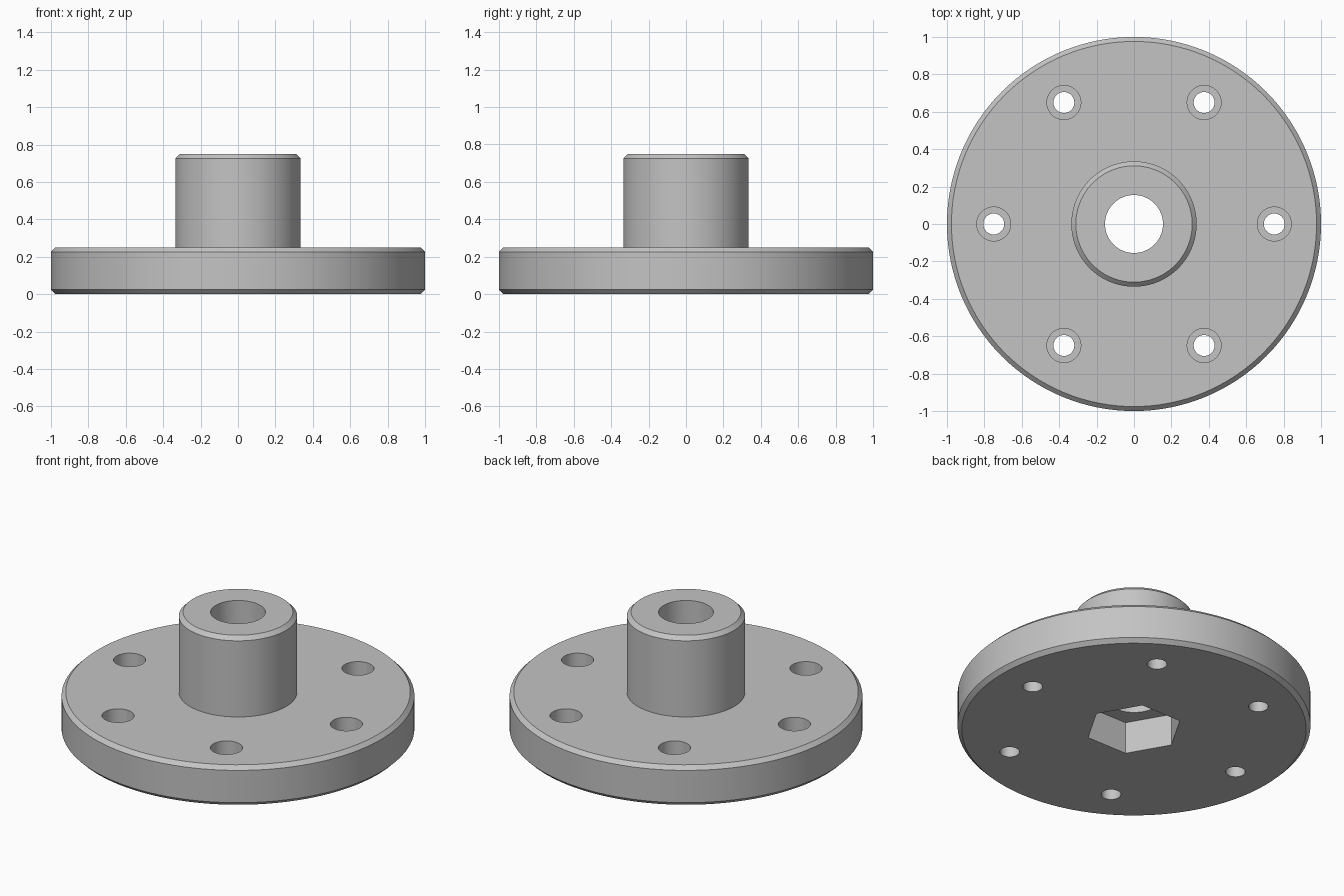
import bpy, bmesh
from math import tau, cos, sin, radians
from mathutils import Matrix, Vector

cube = bpy.data.objects.get("Cube")
if cube:
    bpy.data.objects.remove(cube, do_unlink=True)

# Main dimensions
PLATE_TOP, HUB_TOP, HUB_R = 0.25, 0.75, 0.335
CHAMFER, BORE_R = 0.024, 0.155
HEX_R, HEX_DEPTH = 0.276, 0.2
BOLT_CIRCLE, BOLT_R, HEAD_R, HEAD_DEPTH = 0.75, 0.056, 0.091, 0.1

steel = bpy.data.materials.new("grey_metal")
steel.use_nodes = True
grey = (0.55, 0.55, 0.55, 1)
steel.diffuse_color = grey
steel.node_tree.nodes["Principled BSDF"].inputs["Base Color"].default_value = grey


def lathe(name, profile, sides, location=(0, 0, 0)):
    """Turn an open (radius, height) profile, from axis to axis, into a solid."""
    bm = bmesh.new()
    verts = [bm.verts.new((r, 0, z)) for r, z in profile]
    edges = [bm.edges.new(pair) for pair in zip(verts, verts[1:])]
    bmesh.ops.spin(bm, geom=verts + edges, cent=(0, 0, 0), axis=(0, 0, 1),
                   angle=tau, steps=sides, use_merge=True)
    bmesh.ops.remove_doubles(bm, verts=bm.verts, dist=1e-5)
    bmesh.ops.recalc_face_normals(bm, faces=bm.faces)
    mesh = bpy.data.meshes.new(name)
    bm.to_mesh(mesh)
    bm.free()
    mesh.materials.append(steel)
    obj = bpy.data.objects.new(name, mesh)
    obj.location = location
    bpy.context.collection.objects.link(obj)
    return obj


def cut(body, cutter):
    """Subtract a cutter from the body and discard the cutter."""
    cutter.hide_render = True
    mod = body.modifiers.new(cutter.name, 'BOOLEAN')
    mod.operation, mod.solver, mod.object = 'DIFFERENCE', 'EXACT', cutter
    bpy.context.view_layer.objects.active = body
    bpy.ops.object.modifier_apply(modifier=mod.name)
    bpy.data.objects.remove(cutter, do_unlink=True)


# Flange plate and hub, turned in one piece with chamfered rims
flange = lathe("flange_with_hub", [
    (0, 0), (1 - CHAMFER, 0), (1, CHAMFER),
    (1, PLATE_TOP - CHAMFER), (1 - CHAMFER, PLATE_TOP),
    (HUB_R, PLATE_TOP), (HUB_R, HUB_TOP - CHAMFER),
    (HUB_R - CHAMFER, HUB_TOP), (0, HUB_TOP)], 128)

# Hexagonal nut pocket underneath
cut(flange, lathe("nut_pocket", [
    (0, -0.1), (HEX_R, -0.1), (HEX_R, HEX_DEPTH), (0, HEX_DEPTH)], 6))

# Central bore
cut(flange, lathe("bore", [
    (0, -0.1), (BORE_R, -0.1), (BORE_R, 1), (0, 1)], 64))

# Six counterbored bolt holes
seat = PLATE_TOP - HEAD_DEPTH
for i in range(6):
    a = tau * i / 6
    cut(flange, lathe("bolt_hole", [
        (0, -0.1), (BOLT_R, -0.1), (BOLT_R, seat),
        (HEAD_R, seat), (HEAD_R, 0.4), (0, 0.4)], 40,
        (BOLT_CIRCLE * cos(a), BOLT_CIRCLE * sin(a), 0)))

# Smooth round walls, crisp edges
bpy.ops.object.select_all(action='DESELECT')
flange.select_set(True)
bpy.context.view_layer.objects.active = flange
bpy.ops.object.shade_smooth_by_angle(angle=radians(30))
